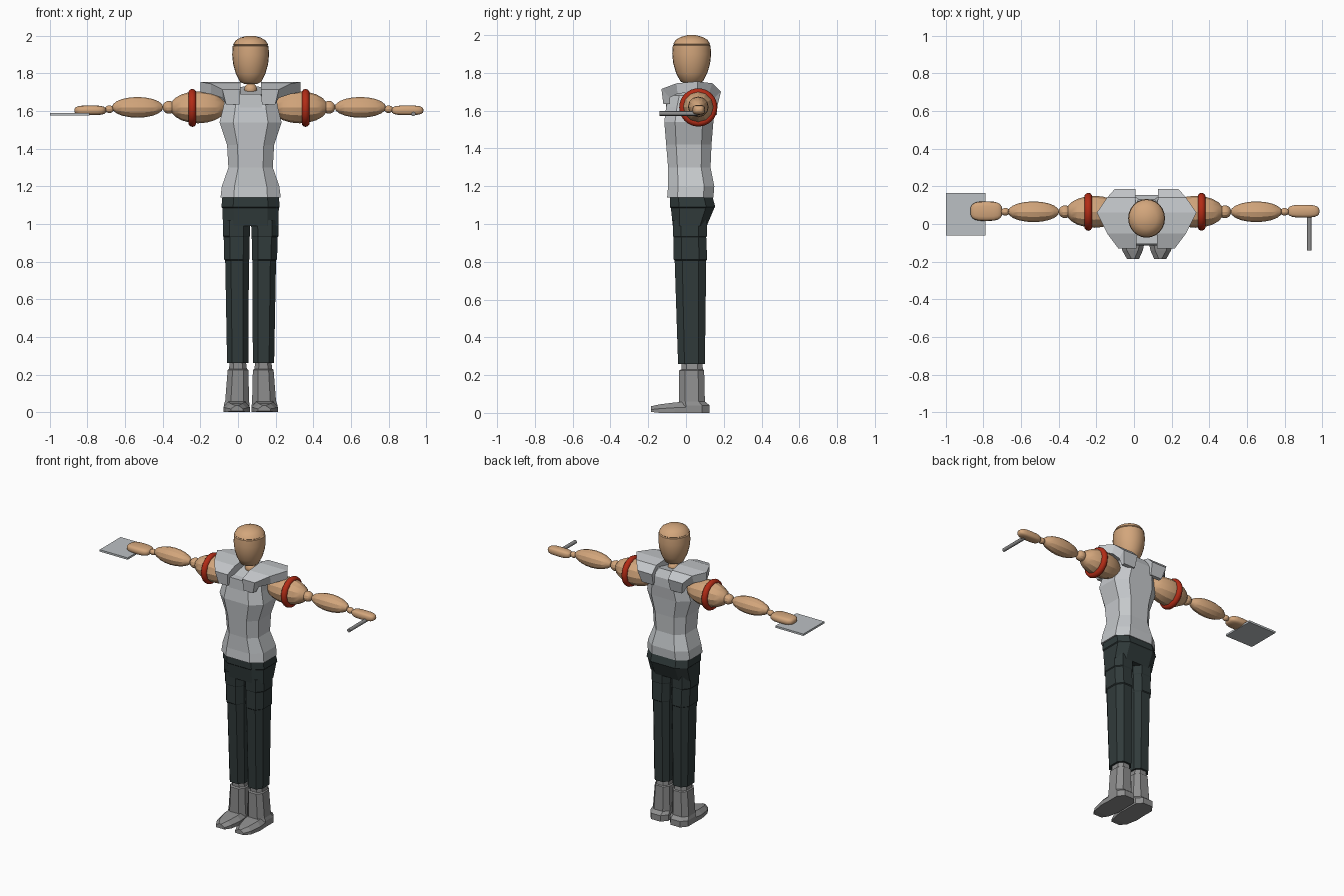
import bpy, bmesh, math
from mathutils import Vector, Matrix

cube = bpy.data.objects.get("Cube")
if cube:
    bpy.data.objects.remove(cube, do_unlink=True)

CX, ARM_X, ARM_Y, ARM_Z = 0.067, 0.058, 0.065, 1.62


def material(name, rgb):
    m = bpy.data.materials.new(name)
    m.use_nodes = True
    m.diffuse_color = (*rgb, 1)
    bsdf = next(n for n in m.node_tree.nodes if n.type == "BSDF_PRINCIPLED")
    bsdf.inputs["Base Color"].default_value = (*rgb, 1)
    return m


WOOD = material("warm wood", (0.65, 0.38, 0.2))
SHIRT = material("pale grey cloth", (0.56, 0.58, 0.6))
TROUSERS = material("dark green grey", (0.03, 0.043, 0.043))
BOOT = material("mid grey leather", (0.27, 0.27, 0.27))
RED = material("deep red", (0.45, 0.025, 0.008))
PLATE = material("light steel", (0.5, 0.53, 0.55))


def finish(name, bm, mat, smooth=None):
    bmesh.ops.recalc_face_normals(bm, faces=bm.faces)
    mesh = bpy.data.meshes.new(name)
    bm.to_mesh(mesh)
    bm.free()
    mesh.materials.append(mat)
    ob = bpy.data.objects.new(name, mesh)
    bpy.context.collection.objects.link(ob)
    if smooth:
        bpy.ops.object.select_all(action="DESELECT")
        ob.select_set(True)
        bpy.context.view_layer.objects.active = ob
        bpy.ops.object.shade_smooth_by_angle(angle=math.radians(smooth))
    return ob


def loft(name, rings, mat, smooth=None):
    """Skin matching closed rings and cap both ends."""
    bm = bmesh.new()
    loops = [[bm.verts.new(p) for p in ring] for ring in rings]
    n = len(loops[0])
    for a, b in zip(loops, loops[1:]):
        for i in range(n):
            j = (i + 1) % n
            bm.faces.new((a[i], a[j], b[j], b[i]))
    bm.faces.new(loops[0])
    bm.faces.new(loops[-1])
    return finish(name, bm, mat, smooth)


def octagon(x0, x1, y0, y1, z, cut=0.3):
    """Rectangle with cut corners; z may be a (front, back) pair."""
    zf, zb = z if isinstance(z, tuple) else (z, z)
    cx, cy = (x1 - x0) * cut, (y1 - y0) * cut
    pts = [(x0 + cx, y0), (x1 - cx, y0), (x1, y0 + cy), (x1, y1 - cy),
           (x1 - cx, y1), (x0 + cx, y1), (x0, y1 - cy), (x0, y0 + cy)]
    return [(x, y, zf + (zb - zf) * (y - y0) / (y1 - y0)) for x, y in pts]


def ellipsoid(name, centre, radii, mat, seg=16, power=1.0, smooth=35):
    """Ball with its poles on x; a power below one makes it boxier."""
    bm = bmesh.new()
    bmesh.ops.create_uvsphere(bm, u_segments=seg, v_segments=10, radius=1)
    bm.transform(Matrix.Rotation(math.pi / 2, 4, "Y"))
    for v in bm.verts:
        v.co = Vector(centre) + Vector(
            [math.copysign(abs(c) ** power, c) * r for c, r in zip(v.co, radii)])
    return finish(name, bm, mat, smooth)


def box(name, lo, hi, mat):
    bm = bmesh.new()
    bmesh.ops.create_cube(bm, size=1)
    for v in bm.verts:
        v.co = [a + (b - a) * (c + 0.5) for a, b, c in zip(lo, hi, v.co)]
    return finish(name, bm, mat)


# Head: turned egg with a shallow cap seam
head_profile = [(1.745, 0.035), (1.755, 0.057), (1.8, 0.079), (1.85, 0.093),
                (1.9, 0.098), (1.945, 0.095), (1.949, 0.089), (1.953, 0.093),
                (1.975, 0.08), (1.99, 0.055), (2.0, 0.02)]
turn = [i * math.tau / 24 for i in range(24)]
loft("head", [[(CX + r * math.cos(t), 0.03 + 1.05 * r * math.sin(t), z) for t in turn]
              for z, r in head_profile], WOOD, 40)
ellipsoid("neck_ball", (CX, 0.04, 1.715), (0.034, 0.034, 0.034), WOOD)

# Torso: faceted jacket, flared at the hem and pinched at the waist
torso = [(1.14, 0.16, -0.1, 0.145), (1.2, 0.153, -0.095, 0.15),
         (1.3, 0.118, -0.095, 0.13), (1.42, 0.125, -0.105, 0.135),
         (1.54, 0.165, -0.115, 0.145), (1.62, 0.145, -0.105, 0.155),
         (1.68, 0.135, -0.09, 0.155), ((1.69, 1.73), 0.075, -0.06, 0.13)]
loft("torso", [octagon(CX - w, CX + w, a, b, z, 0.22) for z, w, a, b in torso], SHIRT)
box("chest_panel", (CX - 0.06, -0.105, 1.62), (CX + 0.06, -0.06, 1.69), SHIRT)

# Hips
hips = [(1.145, 0.15, -0.085, 0.14), (1.09, 0.155, -0.085, 0.155),
        (1.085, 0.15, -0.08, 0.15), (0.99, 0.147, -0.07, 0.11)]
loft("hips", [octagon(CX - w, CX + w, a, b, z, 0.2) for z, w, a, b in hips], TROUSERS)

# Shoulder yoke sections: inner u, outer u, top (y, z), underside (y, z)
yoke = [(0.06, 0.13, -0.12, 1.635, -0.085, 1.635),
        (0.055, 0.15, -0.13, 1.715, -0.085, 1.67),
        (0.055, 0.21, -0.05, 1.745, -0.045, 1.69),
        (0.055, 0.265, 0.06, 1.755, 0.06, 1.7),
        (0.06, 0.21, 0.14, 1.745, 0.12, 1.69),
        (0.06, 0.17, 0.185, 1.7, 0.14, 1.66),
        (0.065, 0.15, 0.165, 1.62, 0.14, 1.62)]
# Trouser leg rings: z, inner u, outer u, front y, back y
leg = [(1.02, 0.003, 0.147, -0.07, 0.11), (0.935, 0.004, 0.147, -0.068, 0.11),
       (0.93, 0.006, 0.143, -0.065, 0.107), (0.812, 0.007, 0.141, -0.065, 0.112),
       (0.807, 0.009, 0.135, -0.06, 0.107), (0.26, 0.012, 0.125, -0.042, 0.1)]
boot = [(0.27, 0.025, 0.11, -0.025, 0.085), (0.23, 0.02, 0.115, -0.025, 0.09),
        (0.225, 0.012, 0.122, -0.037, 0.096), (0.06, 0.008, 0.135, -0.037, 0.1),
        (0.04, 0.006, 0.142, -0.04, 0.125), (0.0, 0.006, 0.142, -0.04, 0.125)]
# Foot sections from heel to toe: y, inner u, outer u, top z, bottom z
foot = [(0.0, 0.006, 0.142, 0.06, 0), (-0.06, 0.004, 0.145, 0.055, 0),
        (-0.14, 0.02, 0.13, 0.045, 0), (-0.185, 0.04, 0.105, 0.035, 0.005)]

for s, side in ((1, "left"), (-1, "right")):
    loft(side + "_shoulder_yoke",
         [[(CX + s * u0, yo, zo), (CX + s * u1, yo, zo),
           (CX + s * u1, yi, zi), (CX + s * u0, yi, zi)]
          for u0, u1, yo, zo, yi, zi in yoke], SHIRT)

    def limb(rings, cut):
        return [octagon(*sorted((CX + s * a, CX + s * b)), y0, y1, z, cut)
                for z, a, b, y0, y1 in rings]
    loft(side + "_trouser_leg", limb(leg, 0.24), TROUSERS)
    loft(side + "_boot", limb(boot, 0.24), BOOT)
    loft(side + "_foot",
         [[(CX + s * a, y, b0), (CX + s * a, y, t * 0.5), (CX + s * (a + 0.025), y, t),
           (CX + s * (b - 0.025), y, t), (CX + s * b, y, t * 0.5), (CX + s * b, y, b0)]
          for y, a, b, t, b0 in foot], BOOT)

    # Arm: jointed wooden pieces strung along x
    for part, u, length, radius in (("upper_arm", 0.27, 0.15, 0.085),
                                    ("elbow", 0.425, 0.034, 0.034),
                                    ("forearm", 0.592, 0.137, 0.055),
                                    ("wrist", 0.742, 0.024, 0.02)):
        z = ARM_Z if part != "wrist" else 1.61
        ellipsoid(f"{side}_{part}", (ARM_X + s * u, ARM_Y, z),
                  (length, radius, radius), WOOD, 12, 1, 25)
    width = 0.034 if s > 0 else 0.052
    ellipsoid(side + "_hand", (ARM_X + s * 0.843, ARM_Y + 0.003, 1.604),
              (0.085, width, 0.026), WOOD, 16, 0.65, 50)

    # Arm ring
    bpy.ops.mesh.primitive_torus_add(
        location=(ARM_X + s * 0.301, ARM_Y, 1.617), rotation=(0, math.pi / 2, 0),
        major_radius=0.08, minor_radius=0.021, major_segments=32, minor_segments=10)
    ring = bpy.context.object
    ring.name = side + "_arm_ring"
    ring.data.materials.append(RED)
    bpy.ops.object.shade_smooth_by_angle(angle=math.radians(60))

# Held items
box("right_hand_plate", (-1.0, -0.06, 1.576), (-0.79, 0.165, 1.589), PLATE)
bm = bmesh.new()
bmesh.ops.create_cone(bm, cap_ends=True, segments=12, radius1=0.012, radius2=0.012, depth=0.2)
bm.transform(Matrix.Translation((0.932, -0.04, 1.585)) @ Matrix.Rotation(math.pi / 2, 4, "X"))
finish("left_hand_rod", bm, BOOT, 40)
